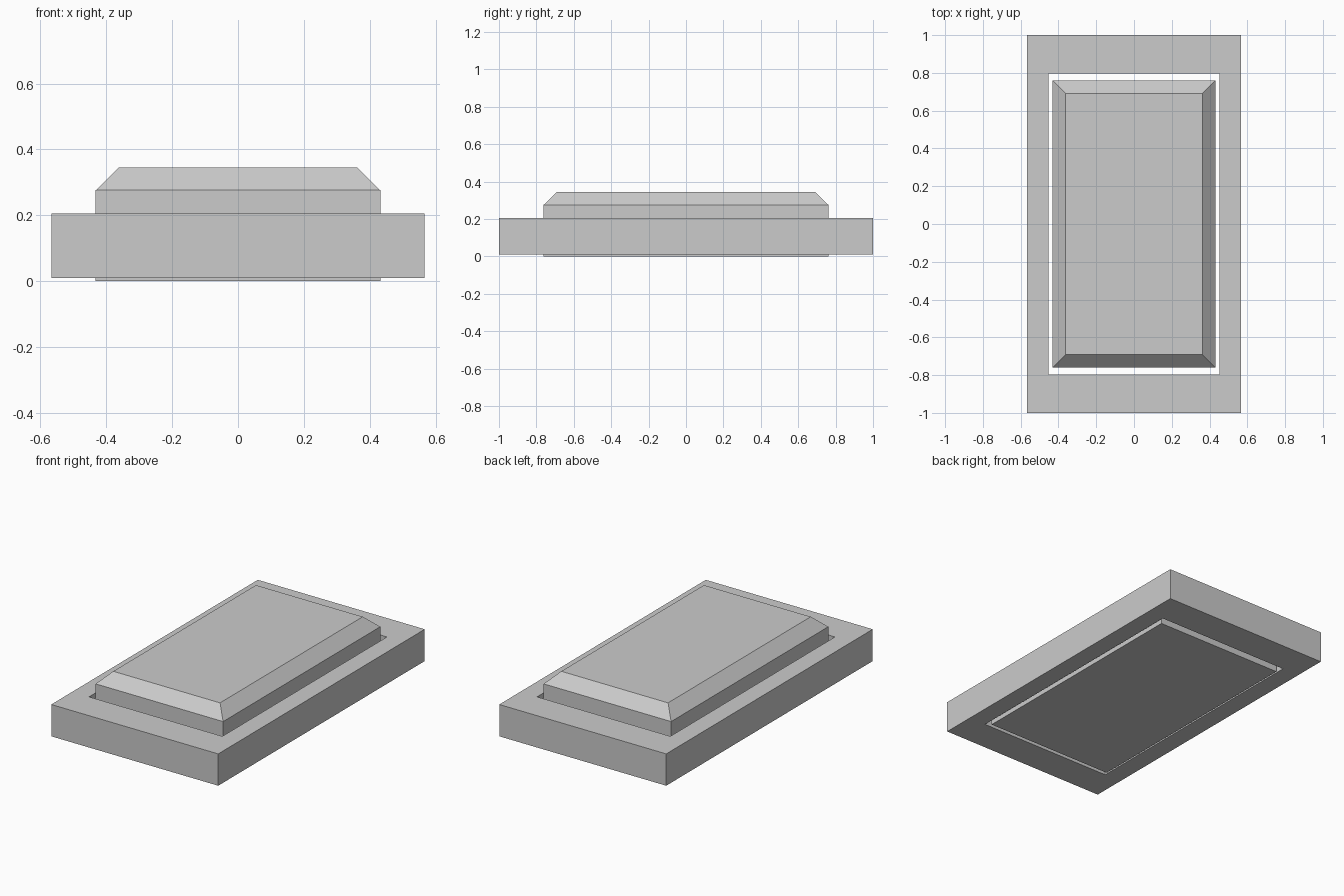
import bpy, bmesh

if "Cube" in bpy.data.objects:
    bpy.data.objects.remove(bpy.data.objects["Cube"])


def stacked_rings(name, rings, closed_loop=False):
    """Rectangular rings (half_x, half_y, z) bridged in order; ends capped or joined to a loop."""
    bm = bmesh.new()
    loops = [[bm.verts.new((sx * hx, sy * hy, z))
              for sx, sy in ((-1, -1), (1, -1), (1, 1), (-1, 1))]
             for hx, hy, z in rings]
    pairs = list(zip(loops, loops[1:]))
    if closed_loop:
        pairs.append((loops[-1], loops[0]))
    else:
        bm.faces.new(loops[0])
        bm.faces.new(loops[-1])
    for a, b in pairs:
        for i in range(4):
            j = (i + 1) % 4
            bm.faces.new((a[i], a[j], b[j], b[i]))
    bmesh.ops.recalc_face_normals(bm, faces=bm.faces)
    mesh = bpy.data.meshes.new(name)
    bm.to_mesh(mesh)
    bm.free()
    obj = bpy.data.objects.new(name, mesh)
    bpy.context.collection.objects.link(obj)
    return obj


# Surrounding frame with a through opening
stacked_rings("frame", [
    (0.566, 1.0, 0.01), (0.566, 1.0, 0.205),
    (0.452, 0.797, 0.205), (0.452, 0.797, 0.01)], closed_loop=True)

# Raised centre panel with a chamfered top edge
stacked_rings("centre_panel", [
    (0.432, 0.761, 0.0), (0.432, 0.761, 0.276), (0.362, 0.691, 0.345)])
